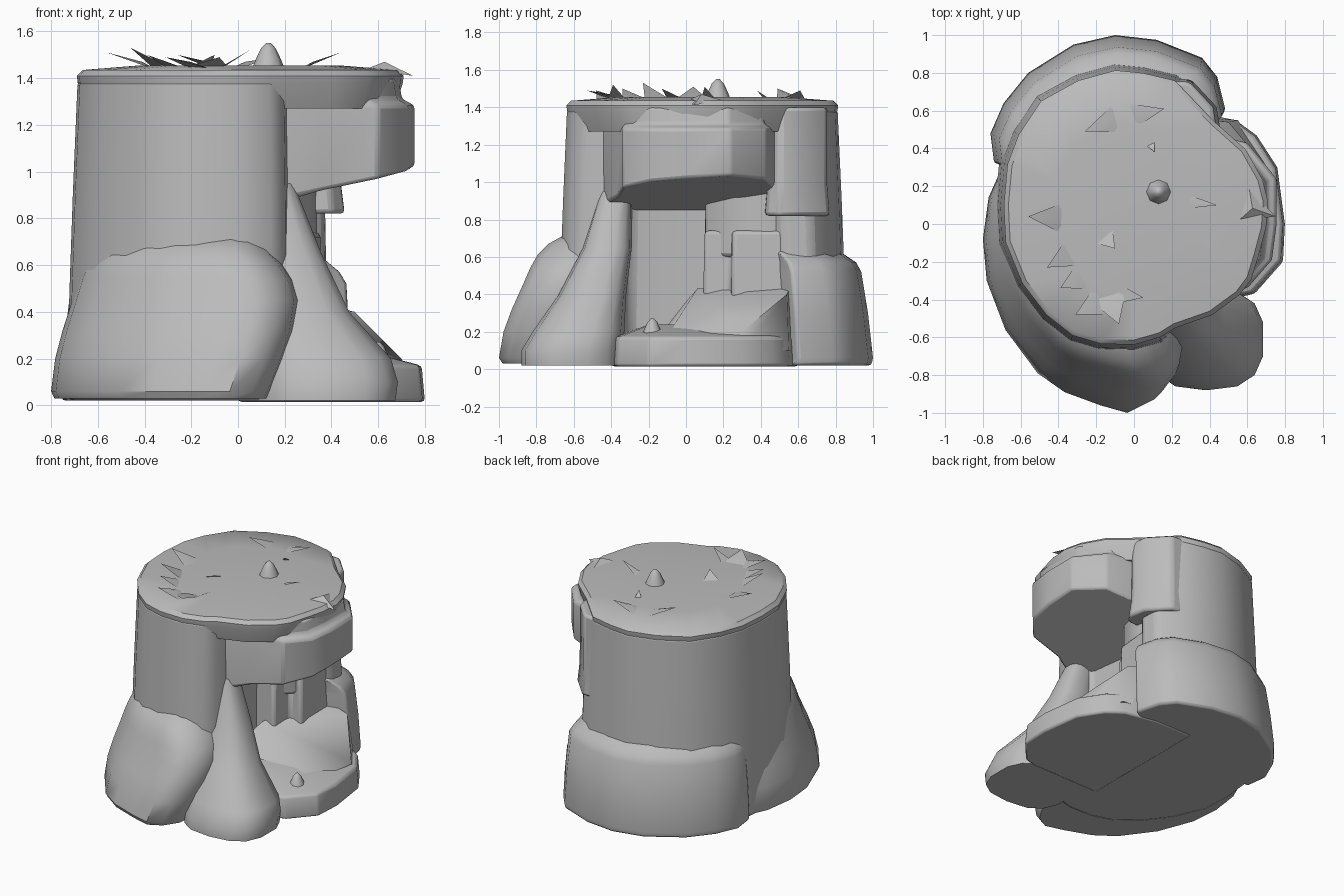
import bpy, bmesh, math
from mathutils import Vector

stone = bpy.data.materials.new("grey stone")
stone.diffuse_color = (0.5, 0.5, 0.5, 1)


def make(name, verts, faces, bevel=0.0, angle=40):
    """Mesh object with outward normals, soft edges and smooth shading."""
    me = bpy.data.meshes.new(name)
    me.from_pydata(verts, [], faces)
    bm = bmesh.new()
    bm.from_mesh(me)
    bmesh.ops.recalc_face_normals(bm, faces=bm.faces)
    bm.to_mesh(me)
    bm.free()
    me.materials.append(stone)
    ob = bpy.data.objects.new(name, me)
    bpy.context.collection.objects.link(ob)
    bpy.ops.object.select_all(action='DESELECT')
    ob.select_set(True)
    bpy.context.view_layer.objects.active = ob
    bpy.ops.object.shade_smooth_by_angle(angle=math.radians(angle))
    if bevel:
        m = ob.modifiers.new("soft edges", 'BEVEL')
        m.width, m.segments = bevel, 2
        m.limit_method, m.angle_limit = 'ANGLE', math.radians(35)
    return ob


def bridge(name, rings, bevel=0.0, angle=40):
    n = len(rings[0])
    verts = [v for r in rings for v in r]
    faces = [(k * n + i, k * n + (i + 1) % n, (k + 1) * n + (i + 1) % n, (k + 1) * n + i)
             for k in range(len(rings) - 1) for i in range(n)]
    faces += [tuple(range(n)), tuple(range(len(verts) - n, len(verts)))]
    return make(name, verts, faces, bevel, angle)


def loft(name, outline, levels, centre=(0, 0.07), bevel=0.0):
    """Stack copies of a plan outline; each level is (z, scale, shift of the +x end)."""
    cx, cy = centre
    rings = [[(cx + (x - cx) * s + dx * max(0, x + 0.7), cy + (y - cy) * s, z) for x, y in outline]
             for z, s, dx in levels]
    return bridge(name, rings, bevel)


# Main pillar: C-shaped plan, open towards +x
left_arc = [(0.22, 0.77), (0.05, 0.81), (-0.1, 0.825), (-0.3, 0.77), (-0.5, 0.66), (-0.62, 0.48),
            (-0.68, 0.32), (-0.7, 0.1), (-0.69, -0.1), (-0.6, -0.32), (-0.47, -0.49),
            (-0.33, -0.6), (-0.18, -0.645), (0, -0.65), (0.14, -0.61)]
loft("pillar", left_arc + [(0.2, -0.54), (0.22, -0.34), (0.13, -0.28), (0.08, 0.1),
                           (0.12, 0.4), (0.3, 0.45), (0.37, 0.52), (0.36, 0.66)],
     [(0.02, 1.05, 0), (0.5, 1.03, 0), (0.9, 1.01, 0), (1.4, 0.98, 0)], bevel=0.03)

# Top cap with rounded rim
loft("top_slab", left_arc + [(0.22, -0.56), (0.42, -0.49), (0.57, -0.38), (0.63, -0.3), (0.67, -0.17),
                             (0.71, -0.02), (0.72, 0.12), (0.69, 0.24), (0.6, 0.4), (0.42, 0.56)],
     [(1.27, 0.93, 0), (1.38, 0.98, 0), (1.41, 0.985, 0), (1.435, 0.95, 0), (1.455, 0.6, 0)])

# Overhanging lintel above the cave, underside dropping inwards
lintel = [(0.05, -0.44), (0.21, -0.44), (0.36, -0.37), (0.6, -0.34), (0.73, -0.19), (0.755, 0.0),
          (0.755, 0.24), (0.6, 0.43), (0.3, 0.5), (0.05, 0.5)]
bridge("lintel", [[(x, y, 0.87 + 0.2 * x + 0.06 * y - (0.05 if x < 0.1 else 0)) for x, y in lintel],
                  [(x, y, 1.285) for x, y in lintel],
                  [(x * 0.93, y * 0.96, 1.31) for x, y in lintel],
                  [(x * 0.91, y * 0.96, 1.4) for x, y in lintel]], bevel=0.015)

# Back side of the cave mouth
loft("upper_jamb", [(0.1, 0.42), (0.4, 0.43), (0.45, 0.5), (0.43, 0.62), (0.3, 0.76), (0.1, 0.77)],
     [(0.82, 1.04, 0), (0.98, 0.96, 0), (1.4, 0.95, 0)], (0.2, 0.6), 0.02)
loft("inner_step", [(0.02, 0.1), (0.22, 0.1), (0.25, 0.24), (0.33, 0.25), (0.36, 0.6), (0.02, 0.6)],
     [(0.1, 1.05, 0), (0.74, 1, 0)], (0.1, 0.4), 0.02)
loft("inner_wall", [(0, 0.1), (0.16, 0.1), (0.3, 0.25), (0.34, 0.45), (0.3, 0.6), (0, 0.6)],
     [(0.6, 1, 0), (1.1, 0.98, 0)], (0.1, 0.4), 0.02)

# Swollen base lumps
loft("back_lump", [(-0.74, 0.32), (-0.76, 0.48), (-0.69, 0.64), (-0.56, 0.8), (-0.32, 0.95), (-0.1, 1.0),
                   (0.12, 0.975), (0.36, 0.88), (0.44, 0.78), (0.485, 0.6), (0.36, 0.53), (0, 0.4), (-0.4, 0.3)],
     [(0.02, 0.99, 0), (0.06, 1, 0), (0.3, 0.97, 0.01), (0.52, 0.93, 0.02),
      (0.57, 0.9, 0.01), (0.63, 0.8, 0)], (-0.1, 0.1), 0.015)
loft("front_lump", [(-0.69, 0.32), (-0.77, 0.14), (-0.8, -0.08), (-0.78, -0.3), (-0.68, -0.56),
                    (-0.5, -0.79), (-0.35, -0.89), (-0.15, -0.96), (0.0, -1.0), (0.1, -0.95),
                    (0.17, -0.85), (0.19, -0.72), (0.16, -0.5), (0, -0.2), (-0.3, 0.2)],
     [(0.03, 0.98, -0.06), (0.06, 1, -0.05), (0.2, 0.975, 0.02), (0.32, 0.93, 0.08), (0.45, 0.87, 0.12),
      (0.54, 0.83, 0.1), (0.61, 0.79, 0.06), (0.67, 0.73, 0.02), (0.73, 0.62, 0)], (-0.1, -0.02))

# Flaring root beside the cave: z, x min, x max, y min, y max
rings = []
for z, x0, x1, y0, y1 in [(0.02, 0.08, 0.68, -0.88, -0.34), (0.1, 0.08, 0.69, -0.88, -0.34),
                          (0.2, 0.08, 0.66, -0.82, -0.33), (0.4, 0.05, 0.48, -0.68, -0.32),
                          (0.65, 0.05, 0.36, -0.55, -0.29), (0.95, 0.05, 0.24, -0.46, -0.29)]:
    ring = []
    for i in range(14):
        a = math.tau * (i + 0.5) / 14
        c, s = math.cos(a), math.sin(a)
        ring.append(((x0 + x1) / 2 + (x1 - x0) / 2 * math.copysign(abs(c) ** 0.75, c),
                     (y0 + y1) / 2 + (y1 - y0) / 2 * math.copysign(abs(s) ** 0.75, s), z))
    rings.append(ring)
bridge("root", rings)

# Cave floor: ledge and sloping slab
ledge = [(0, -0.4), (0.55, -0.39), (0.64, -0.37), (0.79, -0.2), (0.8, 0), (0.76, 0.3), (0.65, 0.47),
         (0.54, 0.55), (0.3, 0.6), (0, 0.6)]
loft("ledge", ledge, [(0.015, 1, 0), (0.17, 0.98, 0), (0.24, 0.6, 0)], (0.1, 0.1), 0.015)
make("sloped_slab",
     [(0, -0.3, 0.1), (0.7, -0.15, 0.1), (0.72, 0.3, 0.1), (0.55, 0.55, 0.1), (0, 0.6, 0.1),
      (0, -0.1, 0.24), (0.67, -0.1, 0.18), (0.7, 0.3, 0.2), (0.5, 0.54, 0.4), (0.2, 0.57, 0.47), (0.15, 0.06, 0.43)],
     [(0, 1, 2, 3, 4), (0, 1, 6, 5), (1, 2, 7, 6), (2, 3, 8, 7), (3, 4, 9, 8), (4, 0, 5), (4, 5, 10, 9),
      (5, 6, 10), (6, 7, 10), (7, 8, 10), (8, 9, 10)], angle=60)


# Small stones
def pebble(name, x, y, z, r, h):
    pts = [(1, 0), (0.75, 0.4), (0.45, 0.8), (0.15, 1)]
    bridge(name, [[(x + r * f * math.cos(math.tau * i / 8), y + r * f * math.sin(math.tau * i / 8), z + h * g)
                   for i in range(8)] for f, g in pts], angle=60)


pebble("top_pebble", 0.13, 0.17, 1.44, 0.07, 0.11)
pebble("ledge_pebble", 0.6, -0.18, 0.17, 0.06, 0.1)

# Jagged chips lying on the top: base x, y, tip x, y, z, half width
chips = [(-0.36, 0.03, -0.56, 0.04, 1.51, 0.09), (-0.32, -0.15, -0.46, -0.23, 1.53, 0.08),
         (-0.26, -0.27, -0.39, -0.34, 1.5, 0.08), (-0.16, -0.4, -0.31, -0.48, 1.49, 0.09),
         (-0.14, -0.36, -0.08, -0.53, 1.49, 0.11), (-0.08, -0.37, 0.05, -0.39, 1.52, 0.05),
         (-0.17, -0.05, -0.1, -0.13, 1.5, 0.07), (-0.08, 0.56, -0.26, 0.49, 1.5, 0.08),
         (-0.02, 0.57, 0.16, 0.61, 1.49, 0.07), (0.08, 0.44, 0.11, 0.38, 1.49, 0.03),
         (0.27, 0.12, 0.44, 0.1, 1.51, 0.04), (0.58, 0.1, 0.75, 0.04, 1.41, 0.09)]
verts, faces = [], []
for bx, by, tx, ty, tz, w in chips:
    d = (Vector((tx, ty, 0)) - Vector((bx, by, 0))).normalized()
    side = Vector((-d.y, d.x, 0)) * w
    base = Vector((bx, by, 1.44))
    k = len(verts)
    verts += [base - side, base + side, Vector((tx, ty, tz)), base + d * 0.05 + Vector((0, 0, 0.03))]
    faces += [(k, k + 1, k + 2), (k, k + 3, k + 1), (k + 1, k + 3, k + 2), (k + 2, k + 3, k)]
make("stone_chips", verts, faces)
